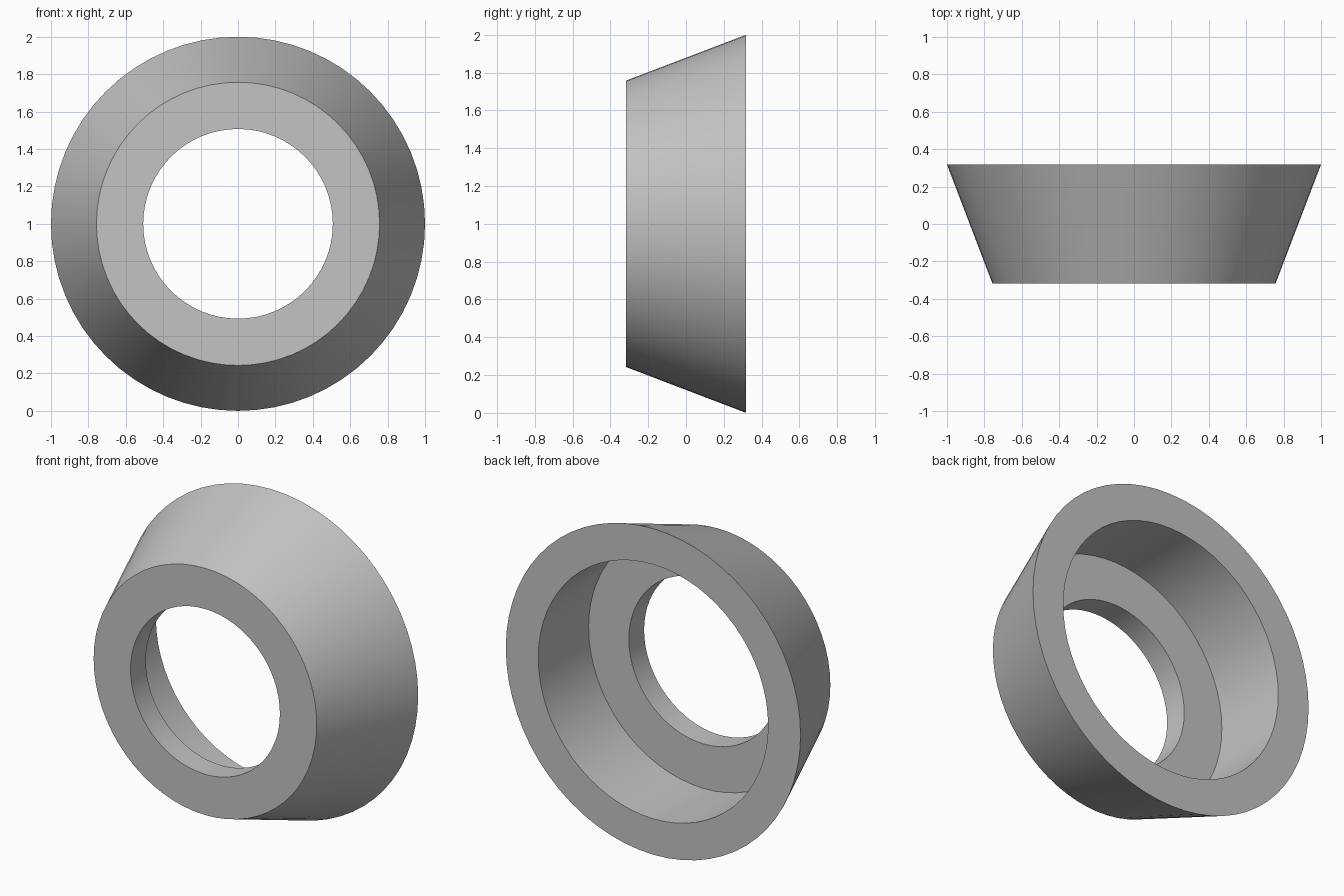
import bpy
import bmesh
import math
from mathutils import Matrix, Vector

cube = bpy.data.objects.get("Cube")
if cube:
    bpy.data.objects.remove(cube, do_unlink=True)

# Plain grey material
grey = bpy.data.materials.new("plain grey")
grey.use_nodes = True
colour = (0.55, 0.55, 0.55, 1)
grey.diffuse_color = colour
grey.node_tree.nodes["Principled BSDF"].inputs["Base Color"].default_value = colour

# Closed cross-section as (radius, y): tapered outside, wide counterbore, narrow hole
HALF = 0.318
STEP_Y = -0.17
profile = [
    (0.757, -HALF),
    (1.0, HALF),
    (0.78, HALF),
    (0.78, STEP_Y),
    (0.507, STEP_Y),
    (0.507, -HALF),
]
SEGMENTS = 64

# Revolve the section around the y axis
bm = bmesh.new()
verts = [bm.verts.new((0, y, r)) for r, y in profile]
edges = [bm.edges.new((v, verts[(i + 1) % len(verts)])) for i, v in enumerate(verts)]
bmesh.ops.spin(bm, geom=verts + edges, cent=(0, 0, 0), axis=(0, 1, 0),
               angle=math.tau, steps=SEGMENTS, use_merge=False)
bmesh.ops.remove_doubles(bm, verts=bm.verts, dist=0.0001)
bmesh.ops.recalc_face_normals(bm, faces=bm.faces)
bm.transform(Matrix.Translation(Vector((0, 0, 1))))

mesh = bpy.data.meshes.new("tapered_ring")
bm.to_mesh(mesh)
bm.free()
mesh.materials.append(grey)
ring = bpy.data.objects.new("tapered_ring", mesh)
bpy.context.collection.objects.link(ring)

# Smooth round walls with crisp rims
bpy.ops.object.select_all(action="DESELECT")
ring.select_set(True)
bpy.context.view_layer.objects.active = ring
bpy.ops.object.shade_smooth_by_angle(angle=math.radians(30))
